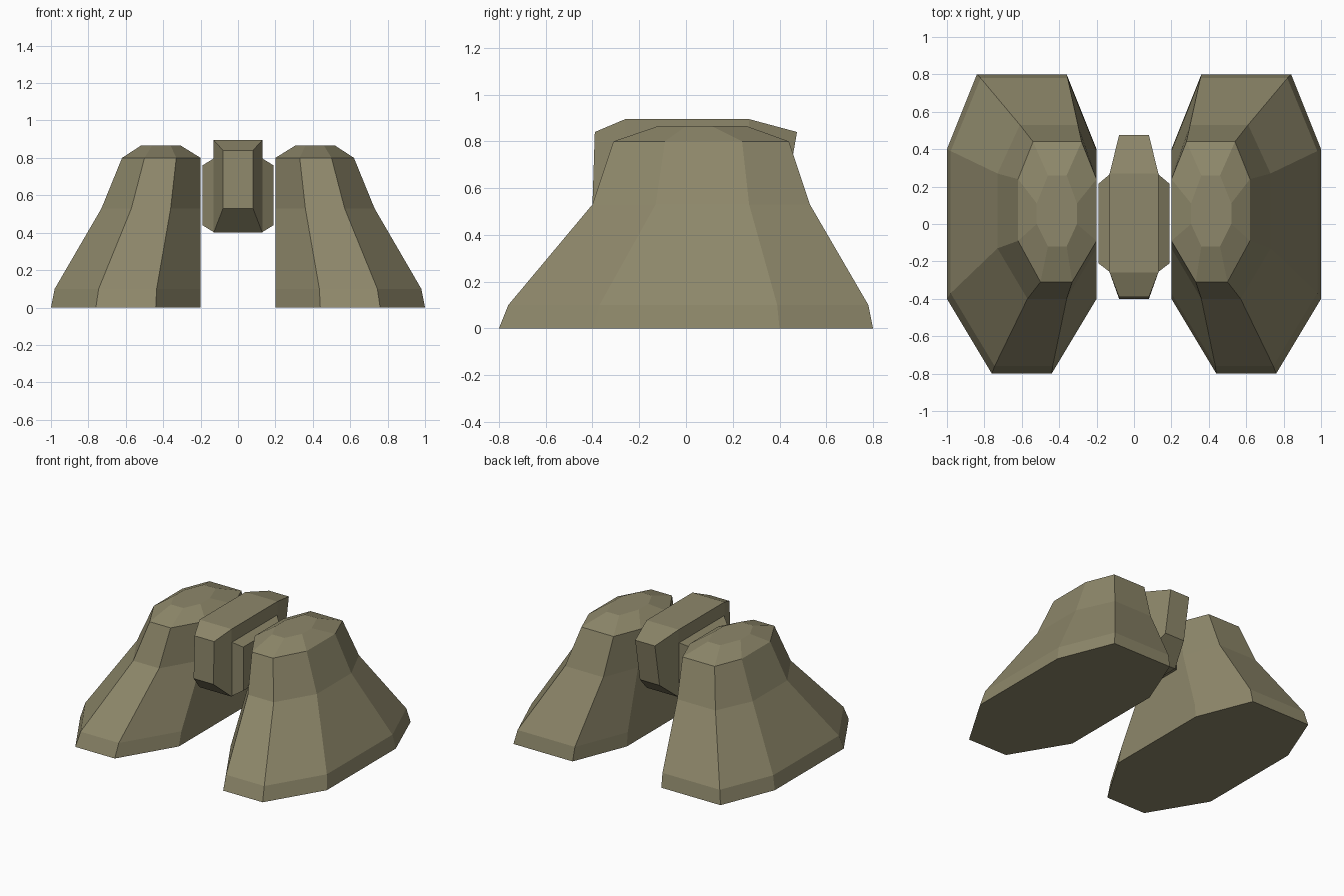
import bpy, bmesh

if "Cube" in bpy.data.objects:
    bpy.data.objects.remove(bpy.data.objects["Cube"])

# One flat olive stone colour
stone = bpy.data.materials.new("olive_stone")
stone.diffuse_color = (0.27, 0.245, 0.145, 1)
stone.use_nodes = True
stone.node_tree.nodes["Principled BSDF"].inputs["Base Color"].default_value = stone.diffuse_color


def loft(name, rings, mirror=False):
    """Skin a stack of equal-sized rings and cap both ends."""
    bm = bmesh.new()
    loops = [[bm.verts.new(p) for p in ring] for ring in rings]
    n = len(loops[0])
    for a, b in zip(loops, loops[1:]):
        for i in range(n):
            j = (i + 1) % n
            bm.faces.new((a[i], a[j], b[j], b[i]))
    bm.faces.new(loops[0][::-1])
    bm.faces.new(loops[-1])
    if mirror:
        for v in bm.verts:
            v.co.x = -v.co.x
    bmesh.ops.recalc_face_normals(bm, faces=bm.faces[:])
    mesh = bpy.data.meshes.new(name)
    bm.to_mesh(mesh)
    bm.free()
    mesh.materials.append(stone)
    obj = bpy.data.objects.new(name, mesh)
    bpy.context.collection.objects.link(obj)
    return obj


def octagon(z, inner, outer, side_y, front_y, front_x, back_y, back_x):
    """Eight-sided leg section with separate front and back edges."""
    return [(front_x[0], front_y, z), (front_x[1], front_y, z),
            (outer, side_y[0], z), (outer, side_y[1], z),
            (back_x[1], back_y, z), (back_x[0], back_y, z),
            (inner, side_y[1], z), (inner, side_y[0], z)]


# Flared legs: sole, ankle, shin, shoulder, chamfered cap
leg_rings = [
    octagon(0.00, 0.20, 1.00, (-0.40, 0.40), -0.80, (0.44, 0.76), 0.80, (0.36, 0.84)),
    octagon(0.10, 0.20, 0.98, (-0.37, 0.39), -0.76, (0.435, 0.745), 0.78, (0.355, 0.82)),
    octagon(0.53, 0.20, 0.73, (-0.13, 0.27), -0.40, (0.36, 0.57), 0.53, (0.30, 0.61)),
    octagon(0.80, 0.20, 0.62, (-0.09, 0.24), -0.31, (0.33, 0.50), 0.44, (0.28, 0.54)),
    octagon(0.865, 0.305, 0.52, (0.00, 0.11), -0.12, (0.36, 0.46), 0.26, (0.36, 0.46)),
]
loft("right_leg", leg_rings)
loft("left_leg", leg_rings, mirror=True)


def cross_section(w, y_low, y_high, z_low, z_high):
    """Upright rectangle across the body, allowed to lean in y."""
    return [(-w, y_low, z_low), (w, y_low, z_low),
            (w, y_high, z_high), (-w, y_high, z_high)]


# Central block tapering to the front and the back
loft("hip_block", [
    cross_section(0.08, -0.40, -0.39, 0.53, 0.84),
    cross_section(0.13, -0.26, -0.26, 0.40, 0.895),
    cross_section(0.13, 0.27, 0.27, 0.40, 0.895),
    cross_section(0.08, 0.42, 0.475, 0.53, 0.84),
])


def side_rect(x, y0, y1, z0, z1):
    return [(x, y0, z0), (x, y1, z0), (x, y1, z1), (x, y0, z1)]


# Bevelled plates on both sides of the block
plate_rings = [side_rect(0.125, -0.26, 0.27, 0.40, 0.80),
               side_rect(0.19, -0.21, 0.215, 0.44, 0.76)]
loft("right_hip_plate", plate_rings)
loft("left_hip_plate", plate_rings, mirror=True)
